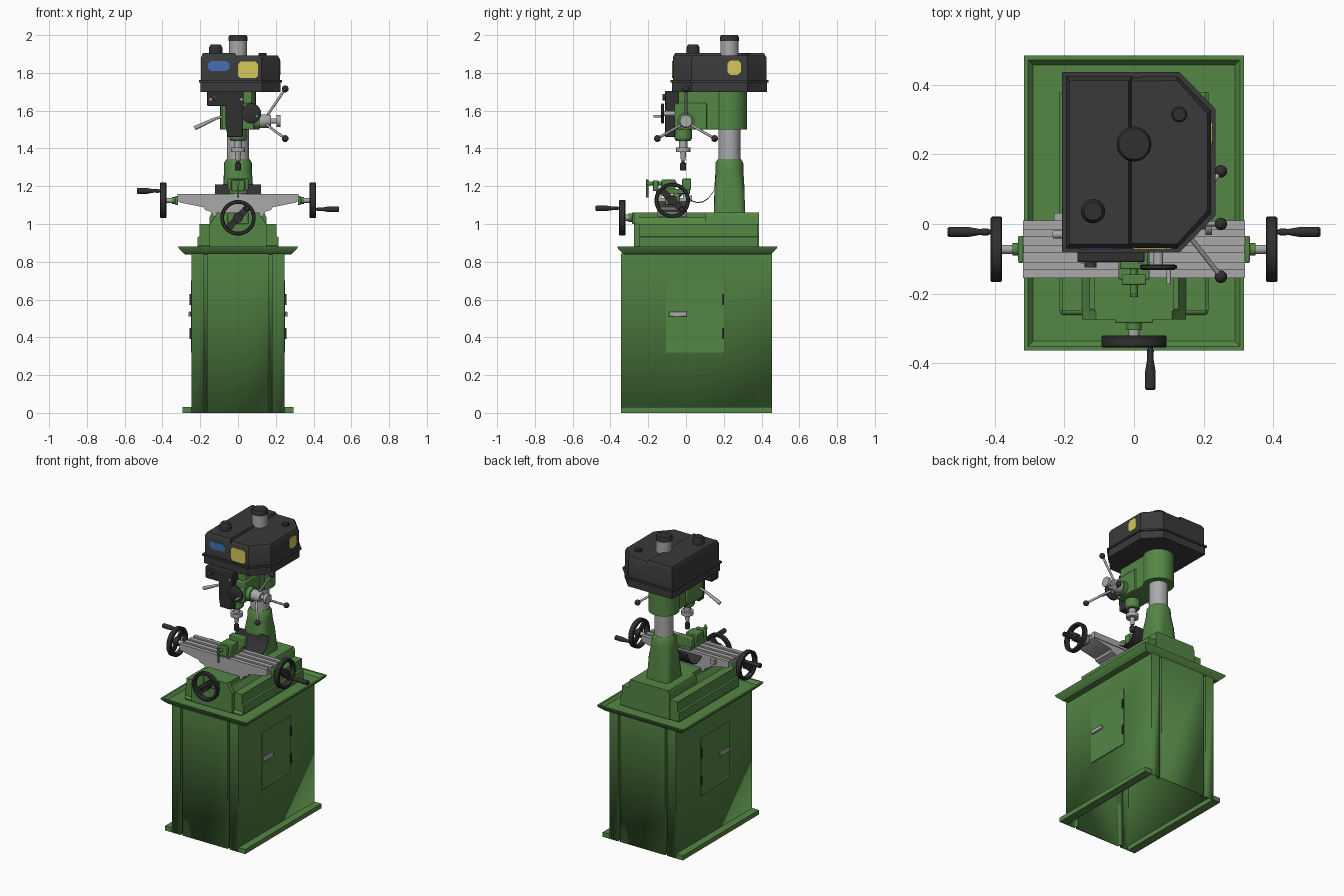
import bpy, bmesh, math
from mathutils import Vector as V

if "Cube" in bpy.data.objects:
    bpy.data.objects.remove(bpy.data.objects["Cube"])

def material(name, c):
    m = bpy.data.materials.new(name)
    m.diffuse_color = (*c, 1)
    m.use_nodes = True
    m.node_tree.nodes["Principled BSDF"].inputs["Base Color"].default_value = m.diffuse_color
    return m
GREEN = material("machine green", (0.09, 0.24, 0.06))
DARK = material("charcoal cover", (0.042, 0.042, 0.043))
BLACK = material("black plastic", (0.03, 0.03, 0.03))
STEEL = material("steel", (0.4, 0.4, 0.41))
BLUE = material("blue plate", (0.06, 0.156, 0.456))
YELLOW = material("yellow plate", (0.68, 0.58, 0.1))

def loft(name, rings, mat, caps=(True, True), closed=False, bevel=0):
    """Skin equal-sized rings of points; closed joins last ring to the first."""
    bm = bmesh.new()
    vs = [[bm.verts.new(p) for p in r] for r in rings]
    n = len(rings[0])
    pairs = list(zip(vs, vs[1:])) + ([(vs[-1], vs[0])] if closed else [])
    for a, b in pairs:
        for i in range(n):
            j = (i + 1) % n
            bm.faces.new((a[i], a[j], b[j], b[i]))
    if not closed:
        if caps[0]: bm.faces.new(vs[0][::-1])
        if caps[1]: bm.faces.new(vs[-1])
    bmesh.ops.recalc_face_normals(bm, faces=bm.faces)
    me = bpy.data.meshes.new(name)
    bm.to_mesh(me); bm.free()
    me.materials.append(mat)
    me.polygons.foreach_set("use_smooth", [True] * len(me.polygons))
    me.set_sharp_from_angle(angle=math.radians(32))
    ob = bpy.data.objects.new(name, me)
    bpy.context.collection.objects.link(ob)
    if bevel:
        b = ob.modifiers.new("bevel", 'BEVEL')
        b.width, b.segments, b.limit_method = bevel, 2, 'ANGLE'
    return ob

def prism(name, pts, axis, a, b, mat, **kw):
    """Extrude a 2D outline from a to b: axis x takes (y,z), y takes (x,z), z takes (x,y)."""
    put = {'x': lambda p, t: (t, p[0], p[1]), 'y': lambda p, t: (p[0], t, p[1]),
           'z': lambda p, t: (p[0], p[1], t)}[axis]
    return loft(name, [[put(p, t) for p in pts] for t in (a, b)], mat, **kw)

def box(name, x0, x1, y0, y1, z0, z1, mat, bevel=0):
    return prism(name, [(x0, y0), (x1, y0), (x1, y1), (x0, y1)], 'z', z0, z1, mat, bevel=bevel)

def lathe(name, c, d, prof, mat, n=28, closed=False):
    """Turn a (radius, distance) profile about the axis from c along d."""
    q = V((0, 0, 1)).rotation_difference(V(d).normalized())
    return loft(name, [[V(c) + q @ V((max(r, 1e-4) * math.cos(2 * math.pi * i / n),
                max(r, 1e-4) * math.sin(2 * math.pi * i / n), h)) for i in range(n)]
                for r, h in prof], mat, closed=closed)

def rod(name, p, q, r, mat, r2=None, n=16):
    d = V(q) - V(p)
    return lathe(name, p, d, [(r, 0), (r2 or r, d.length)], mat, n)

def ball(name, c, r, mat):
    lathe(name, c, (0, 0, 1), [(r * math.sin(t * math.pi / 10), -r * math.cos(t * math.pi / 10))
                               for t in range(11)], mat, 20)

def mirror(pts):
    return pts + [(-x, z) for x, z in pts[::-1]]

def handwheel(name, c, d, off, r=0.094, s=1.0):
    """Rim, cross bar, hub and turned grip; d points outward, off is the grip position."""
    c, d, off = V(c), V(d), V(off)
    rim = [(r, -.013), (r - .004, -.017), (r - .016, -.017), (r - .02, -.01),
           (r - .02, .01), (r - .016, .017), (r - .004, .017), (r, .013)]
    lathe(name + "_rim", c, d, [(a, h * s) for a, h in rim], BLACK, 40, True)
    u = off.normalized() * (r - .01)
    w = off.normalized().cross(d) * .018
    t = d * .006 * s
    loft(name + "_bar", [[c + e + w + t, c + e - w + t, c + e - w - t, c + e + w - t]
                         for e in (-u, u)], BLACK)
    lathe(name + "_hub", c - d * .015 * s, d, [(.026 * s, 0), (.026 * s, .03 * s)], BLACK)
    lathe(name + "_grip", c + off, d, [(.007 * s, 0), (.007 * s, .02 * s), (.010 * s, .025 * s),
          (.009 * s, .05 * s), (.015 * s, .085 * s), (.015 * s, .135 * s), (.011 * s, .14 * s)], BLACK, 16)

# cabinet: open-bottomed shell with seams front and back
half = [(.245, .455), (.18, .455), (.18, .437), (.165, .437), (.165, .455)]
back = half + [(-x, y) for x, y in half[::-1]]
shell = prism("cabinet", back + [(-x, .11 - y) for x, y in back], 'z', 0, .845, GREEN, caps=(False, True))
sol = shell.modifiers.new("wall", 'SOLIDIFY')
sol.thickness, sol.offset = .006, -1

def rect(h, z):
    return [(a * h, .06 + b * (h + .107), z) for a, b in ((-1, -1), (1, -1), (1, 1), (-1, 1))]
loft("chip_tray", [rect(.245, .838), rect(.283, .84), rect(.312, .868), rect(.317, .88),
                   rect(.305, .88), rect(.290, .862)], GREEN)
for s, side in ((1, "right"), (-1, "left")):
    box("foot_flange_" + side, s * .24, s * .295, -.345, .455, 0, .03, GREEN)
    box("door_" + side, s * .244, s * .25, -.105, .2, .32, .7, GREEN)
    box("door_handle_" + side, s * .25, s * .262, -.09, .003, .51, .536, STEEL, .003)
    for z in (.42, .6):
        box("door_hinge_" + side, s * .248, s * .256, .19, .202, z - .03, z + .03, BLACK)

# machine base
box("base_foot", -.212, .212, -.262, .372, .86, .885, GREEN, .01)
prism("base_casting", mirror([(.215, .87), (.215, .93), (.205, .935), (.205, 1.0), (.15, 1.0),
      (.128, 1.035), (.115, 1.035), (.115, 1.06)]), 'y', -.25, .38, GREEN)
prism("base_front_block", mirror([(.15, .87), (.15, 1.0), (.125, 1.035), (.11, 1.06)]),
      'y', -.275, -.245, GREEN)
prism("base_rear_block", mirror([(.15, .87), (.15, 1.035), (.14, 1.06)]), 'y', .1, .386, GREEN)

# column
CY = .23
def post(R, h, z):
    c = lambda v: max(-h, min(h, v))
    return [(c(R * math.cos(i * math.pi / 16)), CY + c(R * math.sin(i * math.pi / 16)), z) for i in range(32)]
loft("column_socket", [post(.108, .083, 1.055), post(.092, .079, 1.2), post(.076, .074, 1.28),
                       post(.073, .073, 1.325), post(.06, .06, 1.345)], GREEN)
rod("column_tube", (0, CY, 1.3), (0, CY, 1.72), .058, STEEL, n=32)
rod("column_top", (0, CY, 1.7), (0, CY, 1.975), .048, STEEL, n=32)
lathe("column_cap", (0, CY, 1.97), (0, 0, 1), [(.05, 0), (.05, .02), (.044, .03)], BLACK)

# saddle, table with slots
prism("saddle", mirror([(.19, 1.1), (.175, 1.075), (.145, 1.065), (.13, 1.04)]), 'y', -.15, .005, STEEL)
outline = [(.01, 1.12), (.01, 1.16)]
for y in (-.025, -.072, -.12):
    outline += [(y + .009, 1.16), (y + .009, 1.138), (y - .009, 1.138), (y - .009, 1.16)]
prism("table_top", outline + [(-.155, 1.16), (-.155, 1.12)], 'x', -.32, .32, STEEL)
prism("table_underside", mirror([(.32, 1.121), (.3, 1.112), (.19, 1.09)]), 'y', -.15, .005, STEEL)
box("table_stop", -.23, -.2, .008, .032, 1.12, 1.15, STEEL)
for s, side, dz in ((1, "right", -.047), (-1, "left", .05)):
    box("table_bracket_" + side, s * .318, s * .333, -.112, -.034, 1.1, 1.148, GREEN, .004)
    rod("table_collar_" + side, (s * .33, -.073, 1.125), (s * .35, -.073, 1.125), .018, GREEN)
    rod("table_screw_" + side, (s * .34, -.073, 1.125), (s * .39, -.073, 1.125), .013, STEEL)
    handwheel("table_wheel_" + side, (s * .396, -.073, 1.125), (s, 0, 0), (0, .05, dz))
box("cross_bracket", -.055, .055, -.285, -.27, 1.0, 1.06, GREEN, .004)
rod("cross_collar", (0, -.28, 1.033), (0, -.305, 1.033), .022, GREEN)
rod("cross_screw", (0, -.3, 1.033), (0, -.34, 1.033), .016, STEEL)
handwheel("cross_wheel", (0, -.338, 1.033), (0, -1, 0), (.047, 0, .05))

# bellows sheet between table and column
arc = [(.005, 1.145), (.03, 1.125), (.06, 1.116), (.09, 1.12), (.12, 1.14), (.145, 1.175), (.155, 1.21)]
prism("chip_guard", arc + [(y, z - .005) for y, z in arc[::-1]], 'x', -.122, .122, BLACK)

# vise
box("vise_base", -.045, .045, -.16, .02, 1.158, 1.185, GREEN, .004)
box("vise_fixed_jaw", -.055, .055, -.02, .026, 1.18, 1.24, GREEN, .004)
box("vise_moving_jaw", -.04, .04, -.13, -.055, 1.18, 1.235, GREEN, .004)
box("vise_nut", -.035, .035, -.175, -.145, 1.175, 1.23, GREEN, .004)
rod("vise_screw", (0, -.21, 1.215), (0, -.05, 1.215), .011, GREEN)
rod("vise_handle", (0, -.205, 1.14), (0, -.205, 1.235), .006, GREEN)

# head casting and spindle
rod("head_clamp", (0, CY, 1.5), (0, CY, 1.705), .094, GREEN, n=36)
box("head_neck", -.075, .075, -.04, .23, 1.5, 1.705, GREEN, .006)
box("spindle_housing", -.085, .085, -.06, .11, 1.5, 1.64, GREEN, .006)
SY = -.015
lathe("spindle_collar", (0, SY, 1.44), (0, 0, 1), [(.038, 0), (.046, .012), (.046, .065)], GREEN)
lathe("chuck", (0, SY, 1.335), (0, 0, 1), [(.012, 0), (.016, .045), (.038, .045), (.038, .07),
      (.022, .07), (.022, .11)], STEEL)
lathe("cutter", (0, SY, 1.282), (0, 0, 1), [(.012, 0), (.016, .006), (.016, .038), (.008, .044), (.008, .1)], BLACK)

# three-spoke feed handle
rod("feed_boss", (.07, 0, 1.545), (.115, 0, 1.545), .046, GREEN, n=28)
lathe("feed_hub", (.11, 0, 1.545), (1, 0, 0), [(.036, 0), (.036, .05), (.028, .065), (.014, .065),
      (.014, .095), (.032, .095), (.032, .115)], STEEL)
for k in range(3):
    a = math.radians(90 + 120 * k)
    u = V((0, math.cos(a), math.sin(a)))
    o = V((.145, 0, 1.54))
    end = o + u * .175 + V((.105, 0, 0))
    rod("feed_spoke", o + u * .02, end, .007, STEEL, n=12)
    ball("feed_knob", end, .018, BLACK)

# fine feed wheel and quill lock lever
rod("fine_feed_shaft", (.07, -.05, 1.585), (.07, -.125, 1.585), .014, STEEL)
lathe("fine_feed_wheel", (.07, -.132, 1.585), (0, 1, 0), [(.046, 0), (.053, .004), (.053, .012), (.046, .016)], BLACK, 36)
rod("fine_feed_grip", (.1, -.13, 1.57), (.1, -.172, 1.57), .007, STEEL)
rod("lock_lever", (-.06, -.03, 1.575), (-.13, -.03, 1.555), .007, STEEL)
rod("lock_lever_grip", (-.12, -.03, 1.558), (-.23, -.03, 1.507), .008, STEEL, .012)

# control panel
box("switch_box", -.163, .03, -.11, -.04, 1.625, 1.705, BLACK, .005)
prism("depth_scale_cover", [(-.065, 1.7), (.03, 1.7), (.025, 1.46), (-.055, 1.46), (-.065, 1.52)],
      'y', -.11, -.058, BLACK, bevel=.004)
rod("switch_knob", (-.125, -.105, 1.672), (-.125, -.125, 1.672), .017, DARK)
for x in (-.145, .018):
    rod("panel_screw", (x, -.105, 1.66), (x, -.114, 1.66), .007, STEEL, n=10)

# belt cover
def cover(g):
    return [(-.195 - g, -.07 - g), (.125 + g / 2, -.07 - g), (.222 + g, .03 - g / 2),
            (.222 + g, .325 + g / 2), (.125 + g / 2, .425 + g), (-.195 - g, .425 + g)]
prism("cover_tray", cover(.003), 'z', 1.7, 1.752, DARK)
prism("cover_rim", cover(.012), 'z', 1.75, 1.762, DARK)
def lid(name, pts, z):
    cx, cy = sum(p[0] for p in pts) / len(pts), .178
    loft(name, [[(cx + (x - cx) * k, cy + (y - cy) * (.5 + k / 2), h) for x, y in pts]
                for k, h in ((1, 1.755), (1, z - .02), (.9, z))], DARK)
lid("cover_left_lid", [(-.195, -.07), (-.006, -.07), (-.006, .425), (-.195, .425)], 1.904)
lid("cover_right_lid", [(-.02, -.068)] + cover(0)[1:5] + [(-.02, .423)], 1.892)
lathe("cover_knob_large", (-.118, .037, 1.895), (0, 0, 1), [(.035, 0), (.035, .04), (.026, .055)], BLACK)
lathe("cover_knob_small", (.13, .315, 1.88), (0, 0, 1), [(.022, 0), (.022, .022), (.018, .026)], BLACK)

# plates
def plate(name, u0, u1, z0, z1, axis, a, mat, c=.014):
    prism(name, [(u0 + c, z0), (u1 - c, z0), (u1, z0 + c), (u1, z1 - c), (u1 - c, z1), (u0 + c, z1),
                 (u0, z1 - c), (u0, z0 + c)], axis, a - .003, a + .003, mat)
plate("blue_label", -.158, -.045, 1.81, 1.862, 'y', -.071, BLUE)
plate("yellow_label_front", 0, .106, 1.772, 1.86, 'y', -.071, YELLOW)
plate("yellow_label_side", .22, .29, 1.79, 1.865, 'x', .223, YELLOW)
